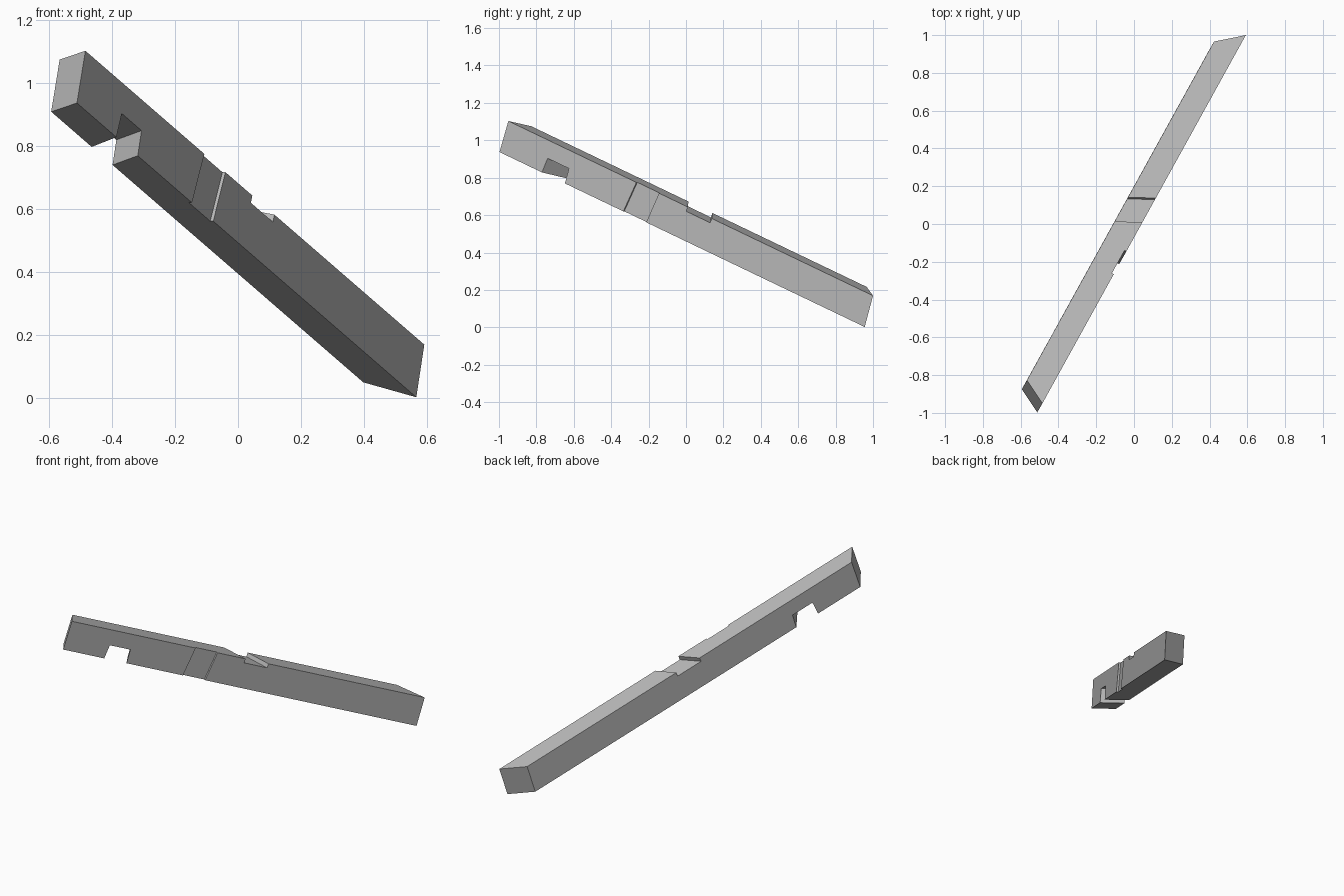
import bpy
import bmesh
from mathutils import Matrix, Vector

if "Cube" in bpy.data.objects:
    bpy.data.objects.remove(bpy.data.objects["Cube"], do_unlink=True)

# Beam frame: along its length, across its width, up its depth
along = Vector((0.4459, 0.8072, -0.3866)).normalized()
up = Vector((0.19, 0.335, 0.923))
up = (up - along * up.dot(along)).normalized()
across = up.cross(along)
frame = Matrix((along, across, up)).transposed().to_4x4()
frame.translation = (-0.485, -0.95, 1.103)

LENGTH, WIDTH, DEPTH = 2.4156, 0.131, 0.174

grey = bpy.data.materials.new("plain_grey")
grey.use_nodes = True
colour = (0.5, 0.5, 0.5, 1)
grey.diffuse_color = colour
grey.node_tree.nodes["Principled BSDF"].inputs["Base Color"].default_value = colour


def skewed_block(name, start, end, side, height):
    """Block whose ends are (position, skew across, skew up) planes."""
    bm = bmesh.new()
    bmesh.ops.create_cube(bm, size=1)
    for v in bm.verts:
        position, skew_across, skew_up = end if v.co.x > 0 else start
        t = side[v.co.y > 0]
        h = height[v.co.z > 0]
        v.co = frame @ Vector((position + skew_across * t + skew_up * h, t, h))
    bmesh.ops.recalc_face_normals(bm, faces=bm.faces)
    mesh = bpy.data.meshes.new(name)
    bm.to_mesh(mesh)
    bm.free()
    mesh.materials.append(grey)
    obj = bpy.data.objects.new(name, mesh)
    bpy.context.collection.objects.link(obj)
    return obj


# Rafter with compound mitred ends
rafter = skewed_block("rafter", (0, 0.56, -0.08), (LENGTH, -0.925, -0.1),
                      (0, WIDTH), (-DEPTH, 0))

# Cutters: seat notch below, shallow housing on the side, lap on top
through = (-0.05, WIDTH + 0.05)
cutters = [
    skewed_block("seat_notch_cutter", (0.302, 0.62, 0.04), (0.43, 0.59, -0.1),
                 through, (-DEPTH - 0.05, -0.091)),
    skewed_block("side_housing_cutter", (0.848, 0, 0.08), (0.998, 0, 0.07),
                 (-0.05, 0.011), (-DEPTH - 0.05, 0.05)),
    skewed_block("top_lap_cutter", (1.19, -0.58, 0), (1.347, -0.56, 0),
                 through, (-0.025, 0.05)),
]
for cutter in cutters:
    cutter.hide_render = True
    cut = rafter.modifiers.new(cutter.name, "BOOLEAN")
    cut.operation = "DIFFERENCE"
    cut.solver = "EXACT"
    cut.object = cutter

# Bake the cuts and remove the cutters
bpy.context.view_layer.update()
evaluated = rafter.evaluated_get(bpy.context.evaluated_depsgraph_get())
finished = bpy.data.meshes.new_from_object(evaluated)
rafter.modifiers.clear()
rafter.data = finished
for cutter in cutters:
    bpy.data.objects.remove(cutter, do_unlink=True)
